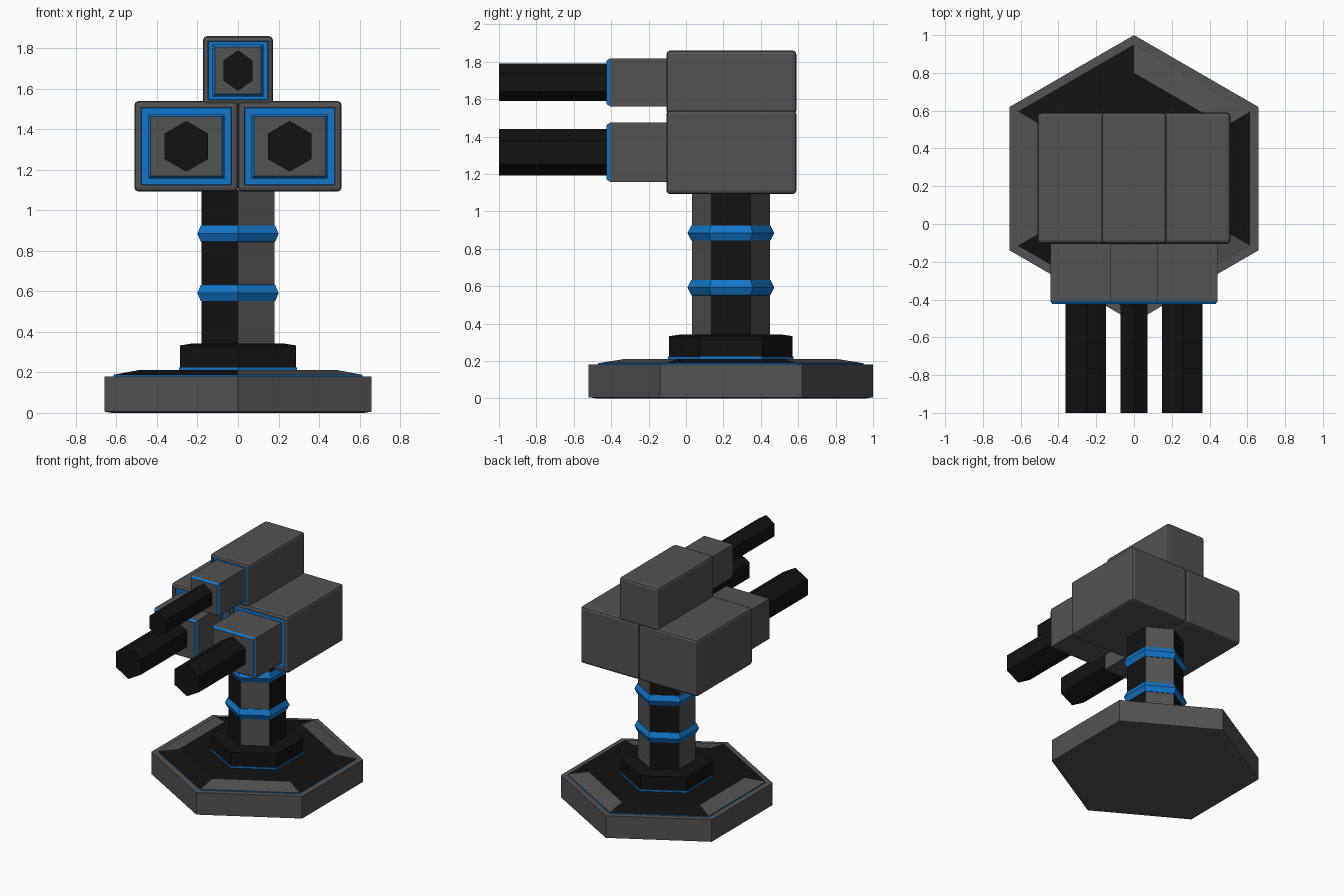
import bpy, bmesh
from math import radians, cos, sin
from mathutils import Vector

if "Cube" in bpy.data.objects:
    bpy.data.objects.remove(bpy.data.objects["Cube"])


def material(name, rgb):
    m = bpy.data.materials.new(name)
    m.diffuse_color = (*rgb, 1)
    m.use_nodes = True
    m.node_tree.nodes["Principled BSDF"].inputs["Base Color"].default_value = m.diffuse_color
    return m


MATS = [material("dark_grey", (0.085, 0.085, 0.085)),
        material("black", (0.006, 0.006, 0.006)),
        material("blue", (0.006, 0.18, 0.58))]
GREY, BLACK, BLUE = range(3)
ALT = (GREY, BLACK)      # alternating hexagon sides
CY = 0.24                # pedestal axis


def finish(name, bm, loc=(0, 0, 0)):
    bmesh.ops.recalc_face_normals(bm, faces=bm.faces)
    me = bpy.data.meshes.new(name)
    bm.to_mesh(me)
    bm.free()
    for m in MATS:
        me.materials.append(m)
    ob = bpy.data.objects.new(name, me)
    ob.location = loc
    bpy.context.collection.objects.link(ob)
    return ob


def hex_loft(name, profile, bands, loc, bottom=GREY, top=BLACK):
    """Six-sided stack of (radius, height) rings, one colour per band."""
    bm = bmesh.new()
    rings = [[bm.verts.new((r * cos(radians(30 + 60 * i)), r * sin(radians(30 + 60 * i)), z))
              for i in range(6)] for r, z in profile]
    for lo, hi, col in zip(rings, rings[1:], bands):
        for i in range(6):
            j = (i + 1) % 6
            f = bm.faces.new((lo[i], lo[j], hi[j], hi[i]))
            f.material_index = col[i % 2] if isinstance(col, tuple) else col
    bm.faces.new(rings[0][::-1]).material_index = bottom
    bm.faces.new(rings[-1]).material_index = top
    return finish(name, bm, loc)


def front_box(name, lo, hi, bevel, inset, depth, cap):
    """Box whose front face is inset with a blue frame."""
    lo, hi = Vector(lo), Vector(hi)
    bm = bmesh.new()
    bmesh.ops.create_cube(bm, size=1)
    for v in bm.verts:
        v.co = (lo + hi) / 2 + Vector(a * b for a, b in zip(v.co, hi - lo))
    if bevel:
        bmesh.ops.bevel(bm, geom=bm.edges[:], offset=bevel, segments=2,
                        profile=0.5, affect='EDGES')
    bm.normal_update()
    front = max((f for f in bm.faces if f.normal.y < -0.99), key=lambda f: f.calc_area())
    if bevel:   # grey lip before the sunken blue frame
        bmesh.ops.inset_region(bm, faces=[front], thickness=inset)
        inset = 0.003
    frame = bmesh.ops.inset_region(bm, faces=[front], thickness=inset, depth=depth)
    for f in frame["faces"]:
        f.material_index = BLUE
    front.material_index = cap
    return finish(name, bm)


# Pedestal
hex_loft("base", [(0.72, 0), (0.76, 0.006), (0.76, 0.18), (0.71, 0.18), (0.71, 0.188), (0.56, 0.212)],
         [GREY, GREY, GREY, BLUE, ALT], (0, CY, 0))
hex_loft("collar", [(0.335, 0.205), (0.335, 0.225), (0.33, 0.225), (0.33, 0.333), (0.26, 0.343)],
         [BLUE, BLUE, BLACK, BLACK], (0, CY, 0))
hex_loft("column", [(0.208, 0.335), (0.208, 1.1)], [ALT], (0, CY, 0))
for n, z in (("lower", 0.592), ("upper", 0.885)):
    hex_loft(n + "_column_ring", [(0.2, -0.042), (0.212, -0.04), (0.232, 0), (0.212, 0.04), (0.2, 0.042)],
             [BLUE] * 4, (0, CY, z), BLUE, BLUE)


# Gun units: housing, sleeve and hexagonal barrel
def gun(side, x, z, half, sleeve, barrel, inset):
    hx, hz = half
    sx, sz = sleeve
    front_box(side + "_housing", (x - hx, -0.105, z - hz), (x + hx, 0.59, z + hz),
              0.02, inset, -0.015, BLUE)
    front_box(side + "_sleeve", (x - sx, -0.407, z - sz), (x + sx, -0.07, z + sz),
              0, 0.016, 0.017, GREY)
    b = hex_loft(side + "_barrel", [(barrel[1], 0), (barrel[1], 0.6)], [BLACK],
                 (x, -0.4, z), BLACK, BLACK)
    b.rotation_euler.x = radians(90)
    b.scale.x = barrel[0] / (barrel[1] * cos(radians(30)))


for side, s in (("left", -1), ("right", 1)):
    gun(side, s * 0.255, 1.316, (0.256, 0.224), (0.188, 0.158), (0.108, 0.125), 0.018)
gun("top", 0, 1.69, (0.173, 0.17), (0.125, 0.128), (0.071, 0.1), 0.007)
